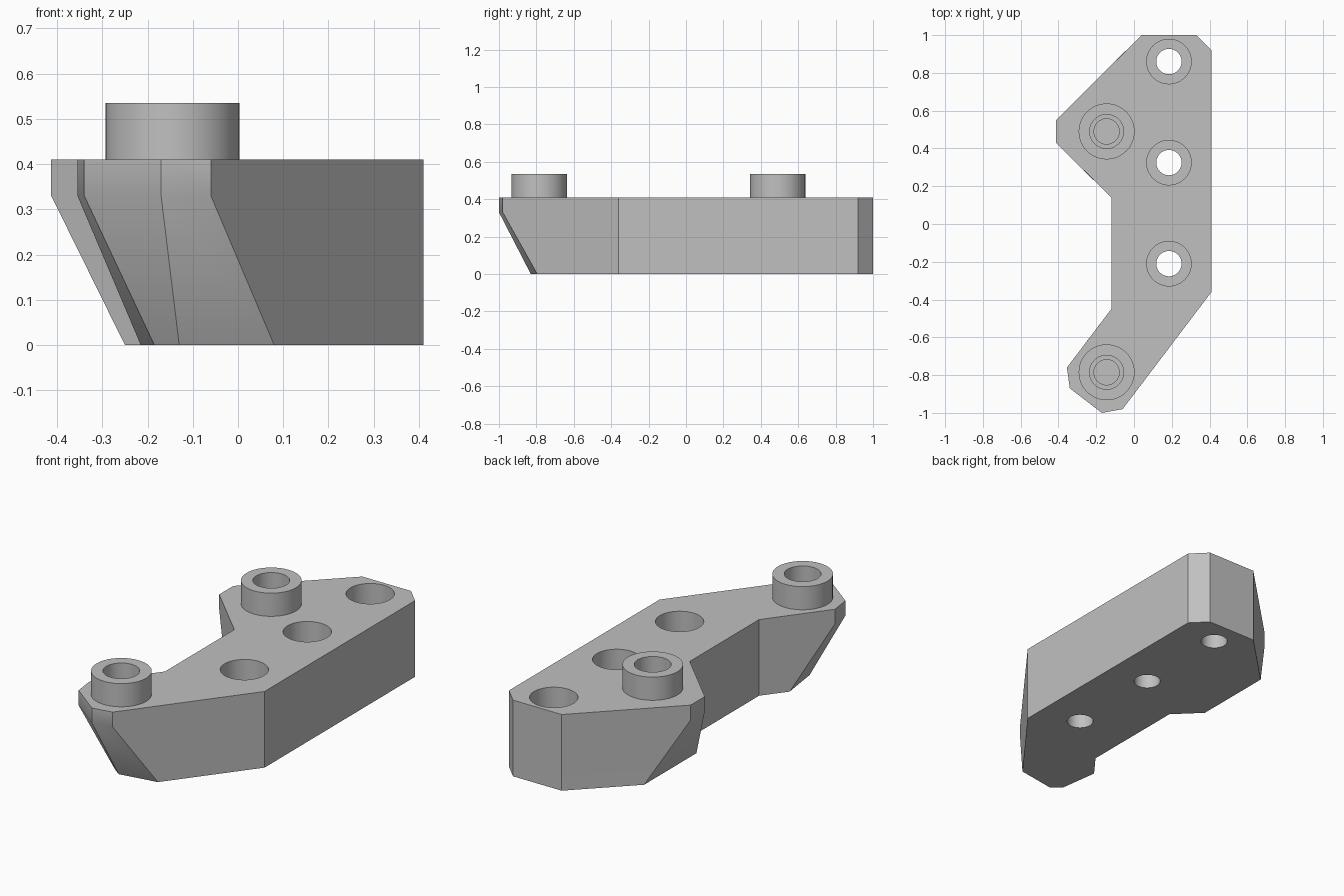
import bpy, bmesh, math

cube = bpy.data.objects.get("Cube")
if cube:
    bpy.data.objects.remove(cube, do_unlink=True)

TOP, BREAK, POST_TOP = 0.41, 0.33, 0.535
SEGMENTS = 48

grey = bpy.data.materials.new("light grey")
grey.use_nodes = True
grey.diffuse_color = (0.53, 0.53, 0.53, 1)
grey.node_tree.nodes["Principled BSDF"].inputs["Base Color"].default_value = grey.diffuse_color


def finish(bm, name):
    bmesh.ops.recalc_face_normals(bm, faces=bm.faces)
    mesh = bpy.data.meshes.new(name)
    bm.to_mesh(mesh)
    bm.free()
    mesh.materials.append(grey)
    obj = bpy.data.objects.new(name, mesh)
    bpy.context.collection.objects.link(obj)
    return obj


def lathe(name, profile, x, y, closed=False):
    """Spin (radius, z) points around a vertical axis; caps the ends unless closed."""
    bm = bmesh.new()
    rings = []
    for r, z in profile:
        angles = [math.tau * i / SEGMENTS for i in range(SEGMENTS)]
        rings.append([bm.verts.new((x + r * math.cos(a), y + r * math.sin(a), z)) for a in angles])
    pairs = list(zip(rings, rings[1:]))
    for lower, upper in pairs:
        for i in range(SEGMENTS):
            j = (i + 1) % SEGMENTS
            bm.faces.new((lower[i], lower[j], upper[j], upper[i]))
    if not closed:
        bm.faces.new(rings[0])
        bm.faces.new(rings[-1])
    return finish(bm, name)


def smooth(obj):
    bpy.ops.object.select_all(action='DESELECT')
    obj.select_set(True)
    bpy.context.view_layer.objects.active = obj
    bpy.ops.object.shade_smooth_by_angle(angle=math.radians(30))


# Body outline: upper corner, and lower corner where the underside of an ear slopes in
outline = [
    ((0.04, 1.0), None), ((0.33, 1.0), None), ((0.41, 0.92), None), ((0.41, -0.36), None),
    ((-0.06, -0.98), (0.08, -0.795)), ((-0.17, -1.0), (-0.13, -0.83)),
    ((-0.34, -0.87), (-0.185, -0.787)), ((-0.355, -0.76), (-0.215, -0.575)),
    ((-0.12, -0.45), None), ((-0.12, 0.14), None),
    ((-0.413, 0.43), (-0.25, 0.268)), ((-0.413, 0.55), (-0.25, 0.713)),
]
bm = bmesh.new()
low = [bm.verts.new((*(b or a), 0)) for a, b in outline]
mid = [bm.verts.new((*a, BREAK)) for a, b in outline]
high = [bm.verts.new((*a, TOP)) for a, b in outline]
for lower, upper in ((low, mid), (mid, high)):
    for i in range(len(outline)):
        j = (i + 1) % len(outline)
        bm.faces.new((lower[i], lower[j], upper[j], upper[i]))
bm.faces.new(low)
bm.faces.new(high)
bmesh.ops.dissolve_limit(bm, angle_limit=math.radians(2), verts=bm.verts, edges=bm.edges)
body = finish(bm, "body")

# Counterbored through holes and stepped blind holes below the posts
screw_hole = [(0.067, -0.1), (0.067, 0.2), (0.118, 0.2), (0.118, 0.6)]
blind_hole = [(0.067, 0.15), (0.067, 0.3), (0.09, 0.3), (0.09, 0.6)]
holes = [(screw_hole, 0.185, y) for y in (0.86, 0.325, -0.21)]
posts = [(-0.145, 0.49), (-0.145, -0.785)]
holes += [(blind_hole, x, y) for x, y in posts]

bpy.context.view_layer.objects.active = body
for profile, x, y in holes:
    cutter = lathe("hole_cutter", profile, x, y)
    cutter.hide_render = True
    cut = body.modifiers.new("hole", 'BOOLEAN')
    cut.operation = 'DIFFERENCE'
    cut.solver = 'EXACT'
    cut.object = cutter
    bpy.ops.object.modifier_apply(modifier=cut.name)
    bpy.data.objects.remove(cutter, do_unlink=True)
smooth(body)

# Raised ring posts
for name, (x, y) in zip(("back_post", "front_post"), posts):
    ring = [(0.148, TOP), (0.148, POST_TOP), (0.09, POST_TOP), (0.09, TOP)]
    smooth(lathe(name, ring, x, y, closed=True))
